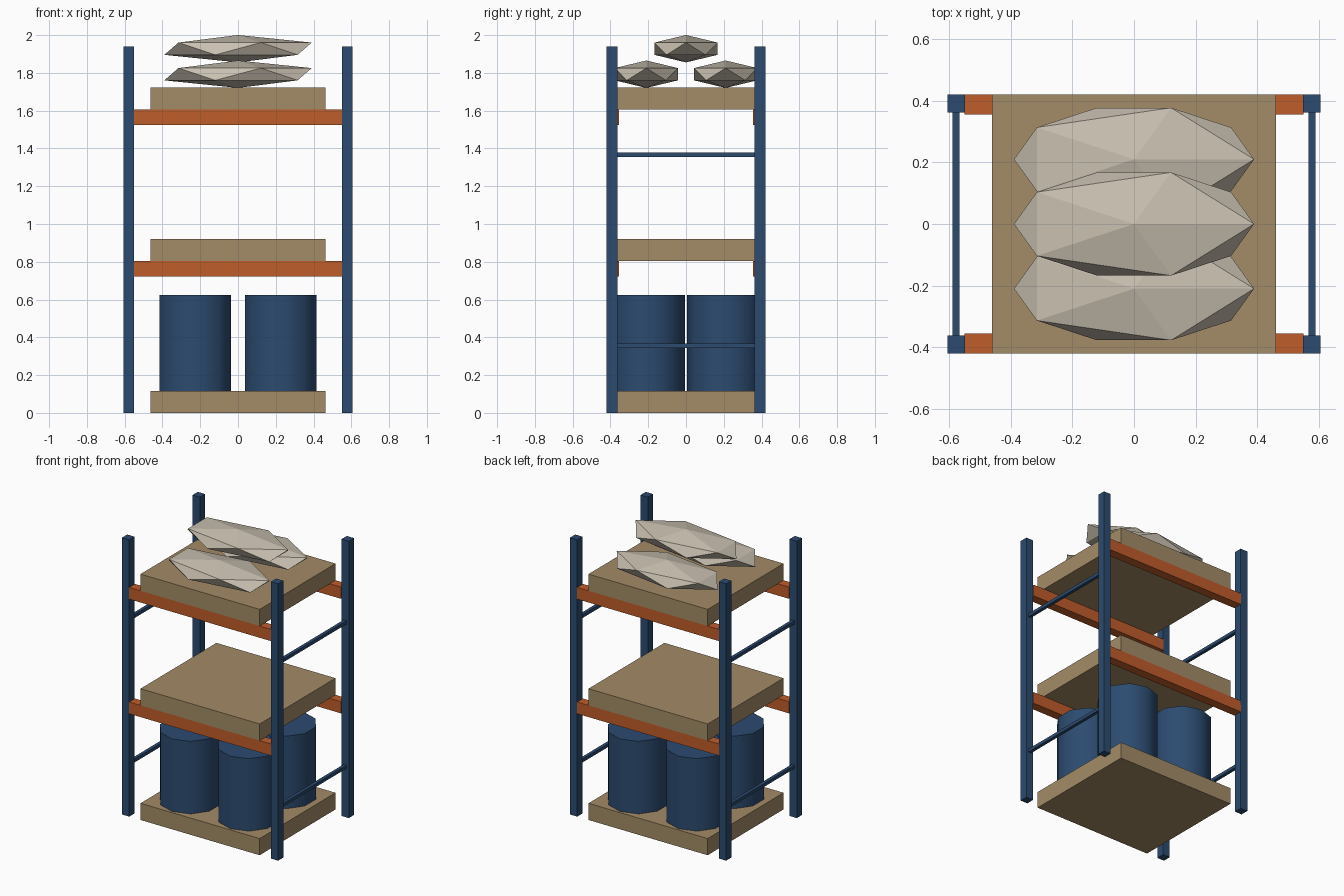
import bpy
from math import radians

cube = bpy.data.objects.get("Cube")
if cube:
    bpy.data.objects.remove(cube, do_unlink=True)


def material(name, rgb):
    m = bpy.data.materials.new(name)
    m.use_nodes = True
    m.diffuse_color = (*rgb, 1)
    m.node_tree.nodes["Principled BSDF"].inputs["Base Color"].default_value = (*rgb, 1)
    return m


BLUE = material("steel blue", (0.025, 0.07, 0.16))
ORANGE = material("beam orange", (0.53, 0.11, 0.024))
WOOD = material("pallet wood", (0.37, 0.26, 0.135))
CLOTH = material("sack cloth", (0.58, 0.52, 0.43))


def finish(name, mat):
    ob = bpy.context.object
    ob.name = name
    ob.data.materials.append(mat)
    return ob


def box(name, mat, center, size):
    bpy.ops.mesh.primitive_cube_add(size=1, location=center)
    ob = finish(name, mat)
    ob.scale = size
    bpy.ops.object.transform_apply(location=False, rotation=False, scale=True)


# Upright posts
for sx in (-1, 1):
    for sy in (-1, 1):
        box("post", BLUE, (sx * 0.5775, sy * 0.391, 0.97), (0.056, 0.058, 1.94))

# Side braces joining the front and back posts
for sx in (-1, 1):
    for z in (0.355, 1.367):
        box("brace", BLUE, (sx * 0.5775, 0, z), (0.023, 0.73, 0.023))

# Load beams along the front and back
for z in (0.762, 1.565):
    for sy in (-1, 1):
        box("beam", ORANGE, (0, sy * 0.388, z), (1.1, 0.064, 0.082))

# Pallets on the floor and on both shelves
for z in (0, 0.803, 1.606):
    box("pallet", WOOD, (0, 0, z + 0.0585), (0.924, 0.84, 0.117))

# Drums on the floor pallet
for sx in (-1, 1):
    for sy in (-1, 1):
        bpy.ops.mesh.primitive_cylinder_add(vertices=10, radius=0.2, depth=0.508,
                                            location=(sx * 0.226, sy * 0.206, 0.371))
        finish("drum", BLUE)
        bpy.ops.object.shade_smooth_by_angle(angle=radians(50))

# Faceted sacks: two side by side, one stacked on top
for y, z in ((-0.21, 1.793), (0.21, 1.793), (0, 1.928)):
    bpy.ops.mesh.primitive_ico_sphere_add(subdivisions=1, radius=1, location=(0, y, z))
    sack = finish("sack", CLOTH)
    sack.scale = (0.436, 0.197, 0.0725)
    bpy.ops.object.transform_apply(location=False, rotation=False, scale=True)
